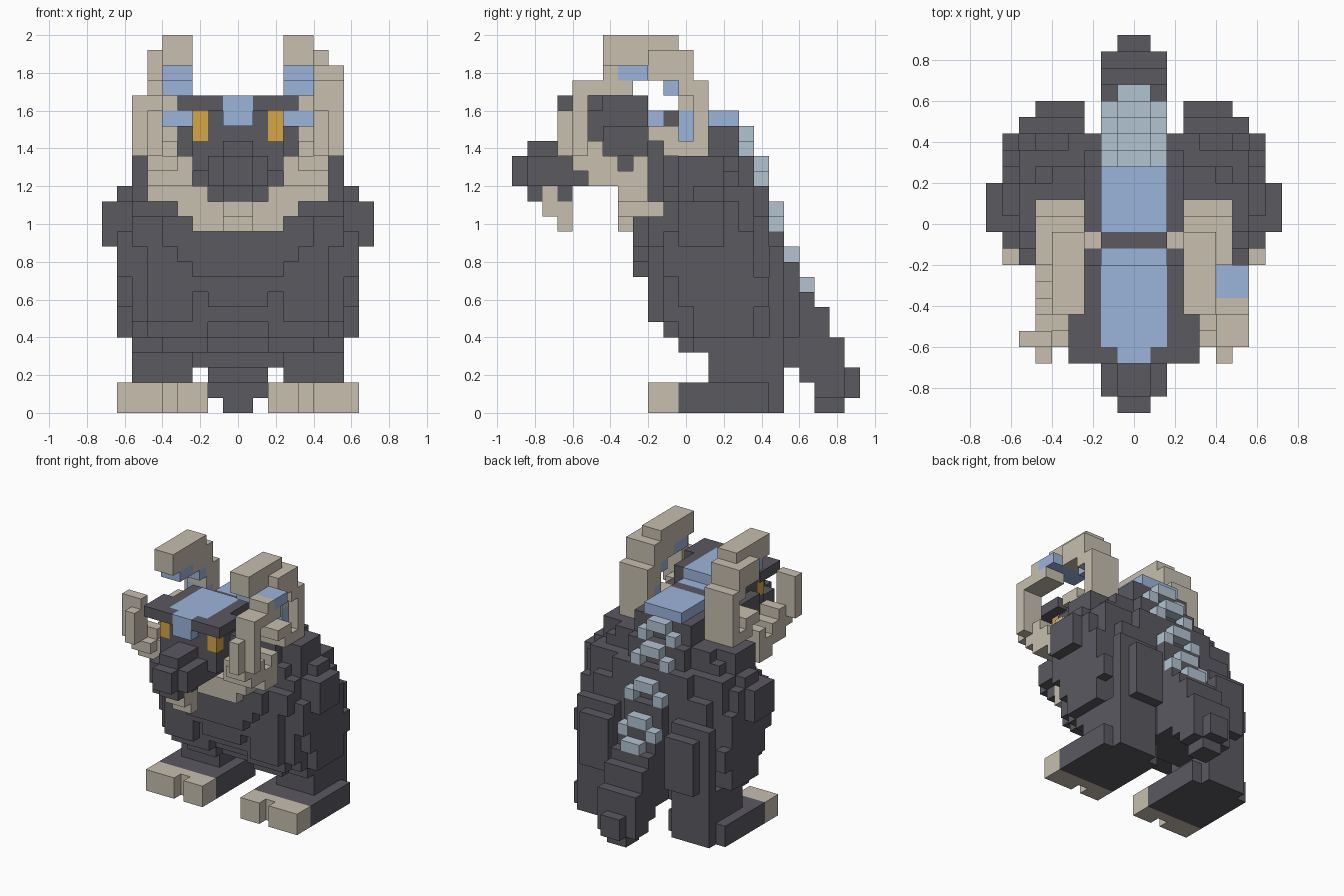
import bpy
import bmesh

VOXEL = 0.08
Y_FRONT = -0.92

default = bpy.data.objects.get("Cube")
if default:
    bpy.data.objects.remove(default, do_unlink=True)


def material(name, *rgb):
    mat = bpy.data.materials.new(name)
    mat.use_nodes = True
    mat.diffuse_color = (*rgb, 1)
    shader = next(n for n in mat.node_tree.nodes if n.type == 'BSDF_PRINCIPLED')
    shader.inputs["Base Color"].default_value = (*rgb, 1)
    return mat


charcoal = material("charcoal_fur", .104, .1, .118)
tan = material("tan_horn", .57, .52, .43)
blue = material("blue_crest", .33, .46, .71)
pale = material("pale_spine", .45, .55, .65)
gold = material("gold_eye", .67, .38, .06)

cells = {}  # grid cell -> (part name, material)


def fill(name, mat, boxes, paired=False, mirror=True):
    """Fill cell ranges (x, x, y, y, z, z); x counts outward from the middle."""
    for x0, x1, y0, y1, z0, z1 in boxes:
        for x in range(x0, x1):
            for y in range(y0, y1):
                for z in range(z0, z1):
                    cells[x, y, z] = ("left_" + name if paired else name, mat)
                    if mirror:
                        cells[-1 - x, y, z] = ("right_" + name if paired else name, mat)


def clear(x, y, z):
    for side in (x, -1 - x):
        cells.pop((side, y, z), None)


# Torso, built up in layers from belly to shoulders
fill("torso", charcoal, [
    (0, 3, 14, 17, 3, 4),
    (0, 2, 12, 17, 4, 5),
    (2, 5, 11, 17, 4, 5),
    (0, 2, 11, 17, 5, 6),
    (2, 6, 10, 17, 5, 6),
    (0, 6, 10, 17, 6, 13),
    (0, 2, 9, 10, 7, 13),
    (2, 3, 9, 10, 8, 13),
    (3, 6, 9, 10, 6, 13),
    (6, 7, 10, 16, 6, 13),
    (6, 7, 9, 10, 11, 13),
    (0, 3, 8, 9, 9, 10),
    (0, 4, 8, 9, 10, 11),
    (0, 5, 8, 9, 11, 13),
    (0, 3, 9, 10, 13, 17),
    (0, 6, 10, 16, 13, 15),
    (0, 4, 16, 17, 13, 15),
    (0, 5, 10, 15, 15, 17),
    (0, 3, 15, 16, 15, 17),
    (0, 3, 9, 15, 17, 19),
])

# Upper limbs and haunches that bulge from the torso, rounded in steps
fill("shoulder", charcoal, [
    (3, 7, 11, 16, 5, 6),
    (7, 8, 12, 16, 5, 7),
    (7, 8, 11, 17, 7, 9),
    (7, 8, 10, 16, 9, 12),
    (8, 9, 11, 14, 11, 14),
    (7, 8, 11, 15, 12, 14),
    (3, 7, 10, 16, 9, 14),
    (3, 7, 11, 16, 14, 15),
    (7, 8, 12, 14, 14, 15),
    (3, 6, 11, 15, 15, 16),
    (6, 7, 11, 14, 15, 17),
    (3, 5, 11, 15, 16, 17),
    (5, 6, 11, 14, 16, 17),
], paired=True)
fill("haunch", charcoal, [
    (3, 7, 17, 18, 4, 11),
    (3, 6, 18, 19, 5, 10),
], paired=True)

# Legs, feet and split toes
fill("leg", charcoal, [(3, 7, 13, 18, 2, 4), (3, 7, 12, 18, 4, 5)], paired=True)
fill("foot", charcoal, [(2, 8, 11, 17, 0, 2), (3, 7, 17, 18, 0, 2)], paired=True)
fill("toes", tan, [(2, 8, 9, 11, 0, 2)], paired=True)
for z in range(2):
    clear(4, 9, z)

# Back ridge stepping down into the tail: each step is one cell further back
fill("tail", charcoal, [
    (0, 2, 17, 18, 3, 12),
    (0, 2, 18, 19, 3, 10),
    (0, 2, 19, 20, 2, 8),
    (0, 2, 20, 21, 1, 7),
    (0, 2, 21, 22, 1, 5),
    (0, 1, 22, 23, 1, 3),
    (0, 1, 20, 22, 0, 1),
])

# Pale plates along the spine, with drooping outer ends
fill("spine_plates", pale, [
    (0, 1, 15, 16, 18, 19),
    (1, 2, 15, 16, 17, 18),
    (0, 1, 16, 17, 16, 17),
    (1, 2, 16, 17, 15, 16),
    (0, 1, 17, 18, 13, 14),
    (1, 2, 17, 18, 12, 13),
    (0, 1, 18, 19, 10, 11),
    (1, 2, 18, 19, 9, 10),
    (0, 1, 19, 20, 8, 9),
])

# Head, brow and muzzle
fill("head", charcoal, [
    (0, 3, 4, 9, 16, 20),
    (0, 3, 9, 11, 16, 19),
    (0, 2, 9, 11, 19, 20),
    (3, 4, 6, 9, 17, 19),
    (0, 4, 3, 6, 20, 21),
    (0, 3, 6, 9, 20, 21),
])
fill("muzzle", charcoal, [
    (0, 1, 0, 1, 15, 17),
    (0, 2, 1, 4, 15, 17),
    (0, 1, 1, 4, 17, 18),
    (0, 1, 1, 4, 14, 15),
    (0, 2, 4, 9, 15, 16),
])
fill("eye", gold, [(2, 3, 4, 5, 18, 20)], paired=True)

# Blue crest over forehead and nape
fill("crest", blue, [
    (0, 1, 3, 4, 19, 21),
    (0, 2, 4, 9, 20, 21),
    (0, 2, 9, 10, 19, 20),
    (0, 2, 11, 15, 19, 20),
])

# Beard, throat collar and cheek fur
fill("beard", tan, [
    (0, 1, 2, 3, 14, 15),
    (0, 1, 2, 4, 13, 14),
    (0, 1, 3, 4, 12, 13),
])
fill("collar", tan, [
    (0, 3, 7, 8, 12, 13),
    (0, 4, 7, 10, 13, 14),
    (2, 6, 7, 9, 14, 15),
])
fill("cheek", tan, [
    (3, 6, 5, 9, 15, 16),
    (4, 6, 4, 7, 16, 17),
    (3, 4, 5, 7, 16, 17),
    (4, 6, 8, 9, 16, 17),
], paired=True)

# Curled horns: crown, rear sweep, root and upturned front tip
fill("horn", tan, [
    (3, 5, 6, 11, 23, 25),
    (5, 6, 9, 11, 23, 24),
    (3, 6, 9, 11, 22, 23),
    (3, 6, 11, 12, 21, 24),
    (3, 6, 12, 13, 17, 22),
    (3, 6, 10, 13, 17, 18),
    (3, 6, 9, 11, 18, 19),
    (2, 3, 10, 11, 18, 19),
    (5, 6, 3, 4, 17, 20),
    (5, 7, 4, 5, 17, 21),
    (4, 6, 5, 6, 16, 18),
], paired=True)
fill("horn_lining", blue, [
    (3, 5, 7, 9, 22, 23),
    (3, 5, 10, 11, 21, 22),
    (3, 5, 11, 12, 18, 20),
], paired=True)
fill("horn_root", tan, [(3, 5, 11, 12, 20, 21)], paired=True)

# The left horn curls one step further than the right
fill("left_horn", tan, [(5, 7, 4, 8, 21, 22), (5, 7, 6, 7, 22, 23)], mirror=False)
fill("left_horn_lining", blue, [(5, 7, 7, 9, 22, 23)], mirror=False)


# Turn the filled cells into one clean shell per part
AXES = ((1, 0, 0), (0, 1, 0), (0, 0, 1))


def build(name, mat, part_cells):
    bm = bmesh.new()
    verts = {}

    def vert(p):
        if p not in verts:
            x, y, z = p
            verts[p] = bm.verts.new((x * VOXEL, Y_FRONT + y * VOXEL, z * VOXEL))
        return verts[p]

    for cell in part_cells:
        for axis in range(3):
            u, v = AXES[(axis + 1) % 3], AXES[(axis + 2) % 3]
            for side in (0, 1):
                step = 1 if side else -1
                if tuple(c + step * a for c, a in zip(cell, AXES[axis])) in cells:
                    continue
                base = [c + side * a for c, a in zip(cell, AXES[axis])]
                ring = [vert(tuple(b + s * p + t * q for b, p, q in zip(base, u, v)))
                        for s, t in ((0, 0), (1, 0), (1, 1), (0, 1))]
                bm.faces.new(ring if side else ring[::-1])
    mesh = bpy.data.meshes.new(name)
    bm.to_mesh(mesh)
    bm.free()
    mesh.materials.append(mat)
    bpy.context.collection.objects.link(bpy.data.objects.new(name, mesh))


parts = {}
for cell, key in cells.items():
    parts.setdefault(key, []).append(cell)
for (name, mat), part_cells in parts.items():
    build(name, mat, part_cells)
